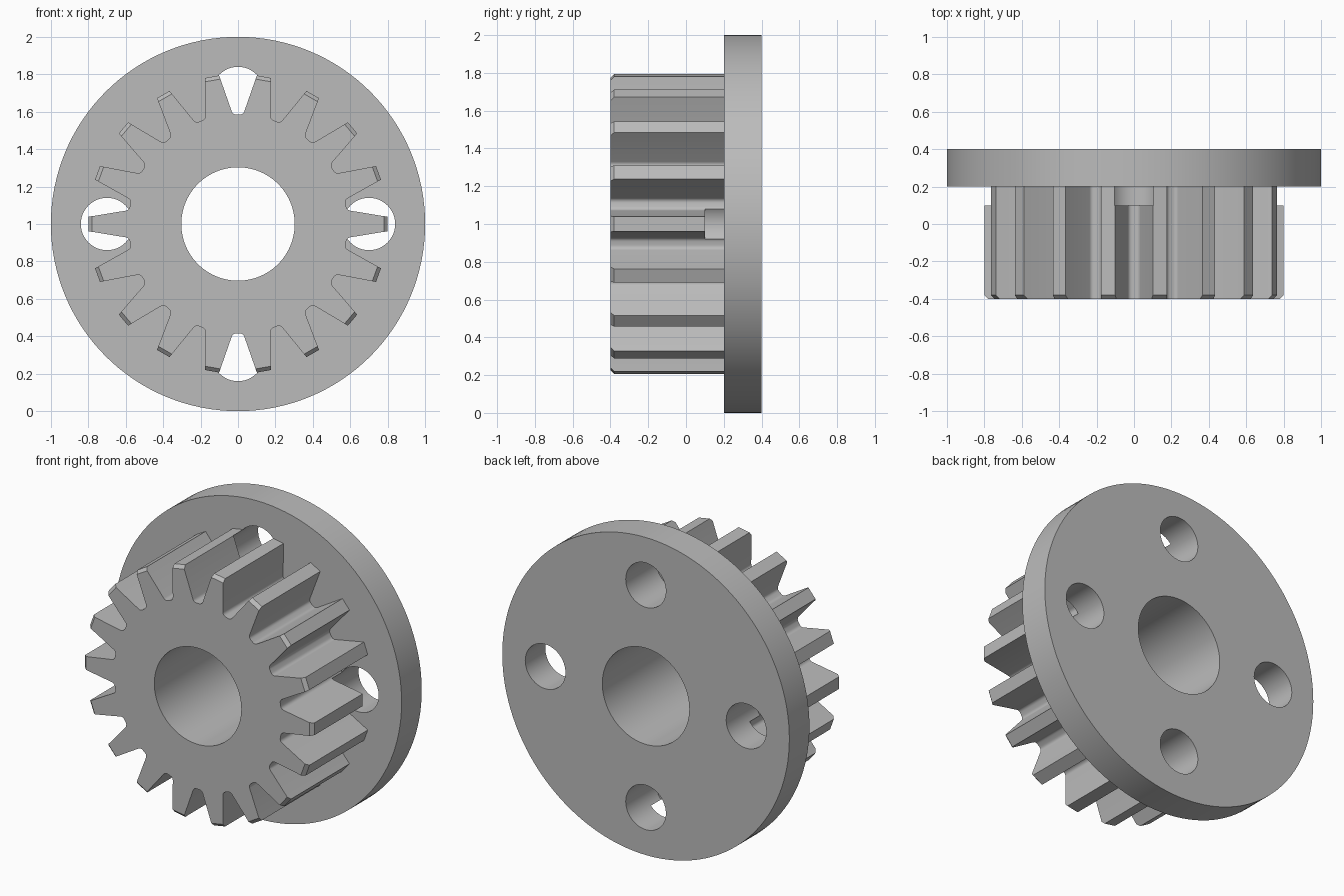
import bpy
import bmesh
from math import sin, cos, pi, radians, atan2, sqrt
from mathutils import Matrix

cube = bpy.data.objects.get("Cube")
if cube:
    bpy.data.objects.remove(cube, do_unlink=True)

TEETH = 18
AXIS_Z = 1.0                     # height of the gear axis
FRONT, STEP, BACK = -0.4, 0.2, 0.4

steel = bpy.data.materials.new("grey_metal")
steel.use_nodes = True
GREY = (0.5, 0.5, 0.5, 1)
steel.diffuse_color = GREY
steel.node_tree.nodes["Principled BSDF"].inputs["Base Color"].default_value = GREY


def finish(bm, name):
    bmesh.ops.recalc_face_normals(bm, faces=bm.faces)
    mesh = bpy.data.meshes.new(name)
    bm.to_mesh(mesh)
    bm.free()
    obj = bpy.data.objects.new(name, mesh)
    bpy.context.collection.objects.link(obj)
    mesh.materials.append(steel)
    return obj


def cylinder(name, radius, y0, y1, x=0, z=AXIS_Z, sides=96):
    """Cylinder lying along the y axis."""
    bm = bmesh.new()
    place = Matrix.Translation((x, (y0 + y1) / 2, z)) @ Matrix.Rotation(pi / 2, 4, 'X')
    bmesh.ops.create_cone(bm, cap_ends=True, segments=sides, radius1=radius,
                          radius2=radius, depth=y1 - y0, matrix=place)
    return finish(bm, name)


def gear_outline(tip_radius):
    """Closed outline (x, z): rounded gaps between straight-flanked teeth."""
    lean = radians(19.3)
    corner, offset, centre = 0.025, 0.01, 0.61
    # right half of one gap, in a frame where the gap points along +z
    half = []
    for i in range(6):
        a = -pi / 2 + (pi / 2 - lean) * i / 5
        half.append((offset + corner * cos(a), centre + corner * sin(a)))
    # follow the flank outwards until it meets the tip radius
    px, pz = half[-1]
    dx, dz = sin(lean), cos(lean)
    b = px * dx + pz * dz
    t = -b + sqrt(b * b - px * px - pz * pz + tip_radius ** 2)
    half.append((px + t * dx, pz + t * dz))
    gap = [(-x, z) for x, z in reversed(half)] + half
    outline = []
    for k in range(TEETH):
        turn = 2 * pi * k / TEETH
        c, s = cos(turn), sin(turn)
        outline += [(x * c + z * s, z * c - x * s) for x, z in gap]
    return outline


def toothed_gear():
    """Loft the outline along y, with the tooth tips chamfered at the front."""
    bm = bmesh.new()
    rings = []
    for y, tip in ((FRONT, 0.78), (FRONT + 0.02, 0.8), (STEP + 0.1, 0.8)):
        rings.append([bm.verts.new((x, y, z + AXIS_Z)) for x, z in gear_outline(tip)])
    for a, b in zip(rings, rings[1:]):
        n = len(a)
        for i in range(n):
            j = (i + 1) % n
            bm.faces.new((a[i], a[j], b[j], b[i]))
    bm.faces.new(rings[0])
    bm.faces.new(rings[-1])
    return finish(bm, "toothed_gear")


def combine(target, other, operation):
    mod = target.modifiers.new(operation.lower(), 'BOOLEAN')
    mod.operation, mod.solver, mod.object = operation, 'EXACT', other
    bpy.context.view_layer.objects.active = target
    bpy.ops.object.modifier_apply(modifier=mod.name)
    bpy.data.objects.remove(other, do_unlink=True)


# Flange disc joined with the gear
gear = cylinder("flanged_gear", 1.0, STEP, BACK, sides=128)
combine(gear, toothed_gear(), 'UNION')

# Centre bore through everything
combine(gear, cylinder("bore_cutter", 0.303, FRONT - 0.2, BACK + 0.2), 'DIFFERENCE')

# Four bolt holes drilled from the back, ending just inside the teeth
for k in range(4):
    a = k * pi / 2
    cutter = cylinder("hole_cutter", 0.14, 0.1, BACK + 0.2,
                      0.7 * cos(a), AXIS_Z + 0.7 * sin(a), 48)
    combine(gear, cutter, 'DIFFERENCE')

bpy.ops.object.select_all(action='DESELECT')
gear.select_set(True)
bpy.context.view_layer.objects.active = gear
bpy.ops.object.shade_smooth_by_angle(angle=radians(25))
